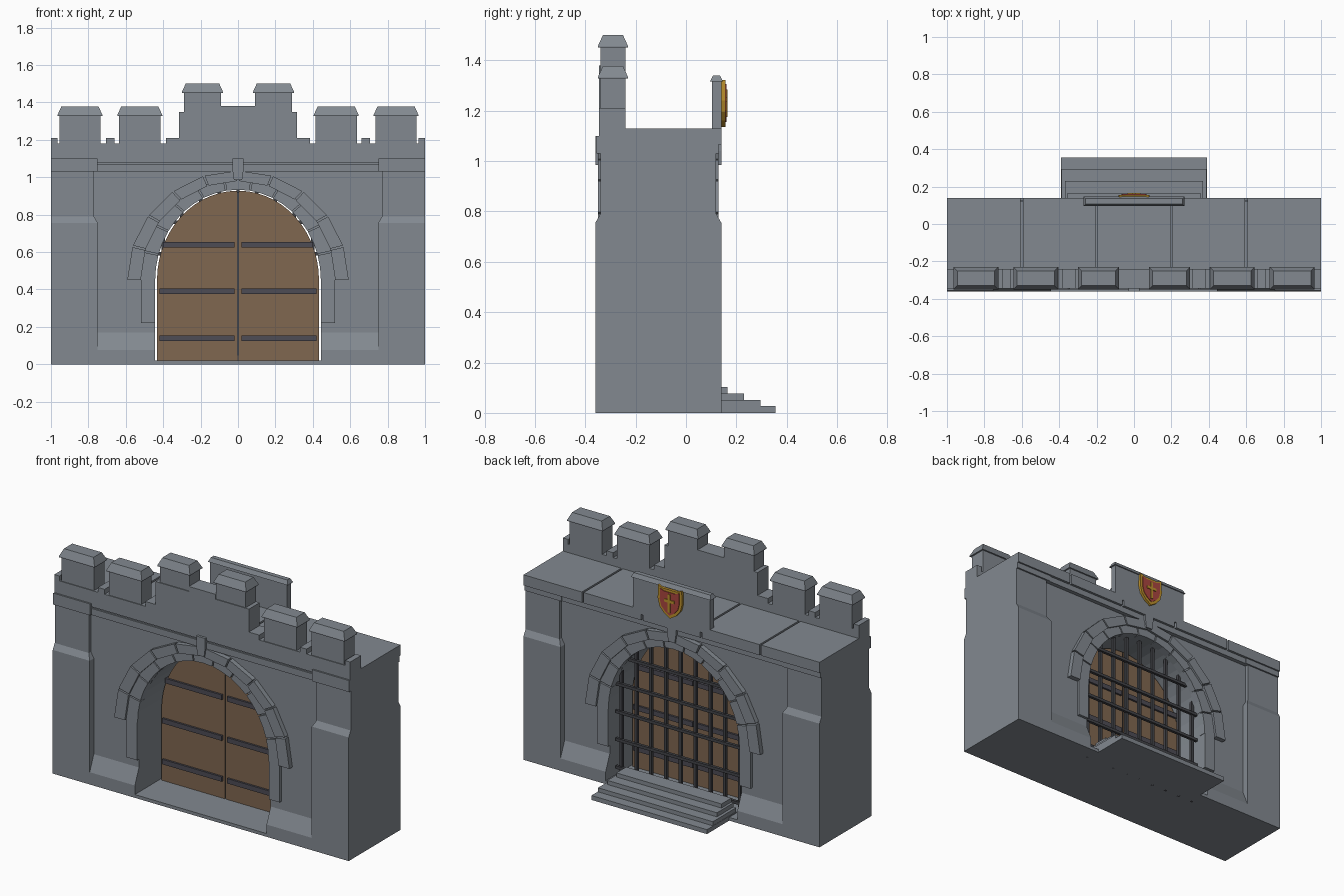
import bpy, bmesh, math

if "Cube" in bpy.data.objects:
    bpy.data.objects.remove(bpy.data.objects["Cube"])

def mat(name, r, g, b):
    m = bpy.data.materials.new(name)
    m.diffuse_color = (r, g, b, 1)
    m.use_nodes = True
    m.node_tree.nodes["Principled BSDF"].inputs["Base Color"].default_value = m.diffuse_color
    return m

STONE = mat("grey stone", .225, .25, .28)
WOOD = mat("brown wood", .215, .135, .08)
STRAP = mat("dark strap iron", .075, .072, .09)
IRON = mat("dark bar iron", .055, .057, .065)
GOLD = mat("gold", .5, .28, .025)
RED = mat("red", .4, .06, .05)

MID = -.11  # the wall is symmetric front to back about this y


def loft(name, a, b, m):
    """Solid between two matching point loops."""
    bm = bmesh.new()
    va = [bm.verts.new(p) for p in a]
    vb = [bm.verts.new(p) for p in b]
    n = len(a)
    bm.faces.new(va)
    bm.faces.new(vb[::-1])
    for i in range(n):
        j = (i + 1) % n
        bm.faces.new((va[i], vb[i], vb[j], va[j]))
    bmesh.ops.recalc_face_normals(bm, faces=bm.faces)
    me = bpy.data.meshes.new(name)
    bm.to_mesh(me)
    bm.free()
    me.materials.append(m)
    ob = bpy.data.objects.new(name, me)
    bpy.context.collection.objects.link(ob)
    return ob


def prism(name, pts, y0, y1, m=STONE):
    """Front outline (x, z) pushed along y."""
    return loft(name, [(x, y0, z) for x, z in pts], [(x, y1, z) for x, z in pts], m)


def rect(x0, x1, y0, y1, z):
    return [(x0, y0, z), (x1, y0, z), (x1, y1, z), (x0, y1, z)]


def box(name, x0, x1, y0, y1, z0, z1, m=STONE):
    return loft(name, rect(x0, x1, y0, y1, z0), rect(x0, x1, y0, y1, z1), m)


def taper(name, x0, x1, y0, y1, z0, z1, d):
    """Block whose top is inset by d."""
    return loft(name, rect(x0, x1, y0, y1, z0), rect(x0 + d, x1 - d, y0 + d, y1 - d, z1), STONE)


def arc(rx, rz, a0, a1, n):
    return [(rx * math.cos(a0 + (a1 - a0) * i / n), .45 + rz * math.sin(a0 + (a1 - a0) * i / n))
            for i in range(n + 1)]


# main wall with arched gateway
arch = arc(.445, .485, math.pi, 0, 24)
prism("gate_wall", [(-1, 0), (-.445, 0)] + arch + [(.445, 0), (1, 0), (1, 1.05), (-1, 1.05)], -.32, .10)
box("threshold", -.445, .445, -.36, .14, 0, .02)
box("upper_wall", -1, 1, -.335, .12, 1.03, 1.12)
box("centre_cornice", -.75, .75, -.345, .125, 1.03, 1.07)

# corner piers, stepping in above a sloped ledge
for s in (-1, 1):
    lo, hi = (sorted((s * .75, s)), sorted((s * .77, s)))
    box("pier_lower", *lo, -.36, .14, 0, .755)
    loft("pier_ledge", rect(*lo, -.36, .14, .755), rect(*hi, -.34, .12, .79), STONE)
    box("pier_upper", *hi, -.34, .12, .79, 1.03)
    box("corner_cornice", *lo, -.355, .13, 1.03, 1.10)
    # sloped plinths on both faces
    for f in (-1, 1):
        prof = [(MID + f * d, z) for d, z in ((.20, 0), (.25, 0), (.25, .075), (.21, .17), (.20, .17))]
        loft("plinth", [(s * .445, y, z) for y, z in prof], [(s * .76, y, z) for y, z in prof], STONE)

# arch stones, jambs and keystones on both faces
def ring(name, rx0, rz0, rx1, rz1, n, sub, ya, yb):
    for i in range(n):
        a0 = math.pi * i / n + (.008 if i else 0)
        a1 = math.pi * (i + 1) / n - (.008 if i < n - 1 else 0)
        prism(name, arc(rx0, rz0, a0, a1, sub) + arc(rx1, rz1, a1, a0, sub), ya, yb)

for f in (-1, 1):
    back = MID + f * .18
    ring("inner_arch_stone", .443, .483, .52, .54, 11, 2, back, MID + f * .227)
    ring("outer_arch_stone", .52, .53, .592, .585, 10, 1, back, MID + f * .24)
    for s in (-1, 1):
        box("jamb", *sorted((s * .445, s * .518)), *sorted((back, MID + f * .227)), .22, .45)
    top = 1.10 if f < 0 else 1.065
    prism("keystone", [(-.022, .985), (.022, .985), (.03, 1.04), (.03, top), (-.03, top), (-.03, 1.04)],
          back, MID + f * .25)

# double doors with iron straps
for s in (-1, 1):
    leaf = [(s * .004, .02), (s * .433, .02)] + [(s * x, z) for x, z in arc(.433, .478, 0, math.pi / 2 - .01, 14)]
    prism("door_leaf", leaf, -.12, -.10, WOOD)
    for z in (.14, .39, .64):
        box("door_strap", *sorted((s * .018, s * (.40 if z > .6 else .42))), -.132, -.088, z - .015, z + .015, STRAP)
box("door_gap", -.005, .005, -.114, -.106, .02, .92, IRON)

# portcullis
for i in range(9):
    x = -.4 + .1 * i
    h = .45 + .485 * math.sqrt(1 - (x / .445) ** 2)
    box("portcullis_upright", x - .009, x + .009, .04, .058, 0, h + .01, IRON)
for i in range(5):
    z = .08 + .17 * i
    w = .43 if z < .6 else .40
    box("portcullis_crossbar", -w, w, .05, .068, z - .009, z + .009, IRON)

# back steps
for i, (w, y) in enumerate(((.39, .355), (.388, .295), (.37, .23), (.355, .165))):
    box("step", -w, w, .07, y, .025 * i, .025 * (i + 1) + .002)

# walkway slabs
edges = (-1, -.6, -.2, .2, .6, 1)
for a, b in zip(edges, edges[1:]):
    box("walkway_slab", a + (.006 if a > -1 else 0), b - (.006 if b < 1 else 0), -.25, .14, 1.065, 1.13)

# front parapet with notched sills and raised centre
half = [(1, 1.08), (1, 1.21), (.965, 1.21), (.965, 1.18), (.705, 1.18), (.705, 1.21), (.66, 1.21),
        (.66, 1.18), (.385, 1.18), (.385, 1.21), (.315, 1.21), (.315, 1.35), (.09, 1.35), (.09, 1.38)]
prism("parapet", half + [(-x, z) for x, z in half[::-1]], -.345, -.24)

# merlons with chamfered caps
for s in (-1, 1):
    for c, w, z0, z1 in ((.19, .10, 1.34, 1.45), (.525, .11, 1.17, 1.327), (.845, .11, 1.17, 1.327)):
        x = s * c
        box("merlon", x - w, x + w, -.34, -.24, z0, z1)
        w += .01
        box("merlon_cap_edge", x - w, x + w, -.35, -.23, z1, z1 + .006)
        taper("merlon_cap", x - w, x + w, -.35, -.23, z1 + .006, z1 + .05, .02)

# back parapet plate with cap
box("crest_plate", -.26, .26, .103, .14, 1.10, 1.32)
taper("crest_cap", -.27, .27, .095, .147, 1.315, 1.34, .012)

# shield: gold rim, red field, gold cross
shape = [(0, 1.31), (.045, 1.31), (.08, 1.322), (.082, 1.24), (.07, 1.195), (.04, 1.16), (0, 1.135)]
shape += [(-x, z) for x, z in shape[-2:0:-1]]
prism("shield_rim", shape, .13, .156, GOLD)
prism("shield_field", [(x * .8, 1.238 + (z - 1.238) * .8) for x, z in shape], .15, .16, RED)
box("shield_cross_upright", -.008, .008, .155, .165, 1.175, 1.285, GOLD)
box("shield_cross_arm", -.034, .034, .155, .165, 1.235, 1.252, GOLD)
